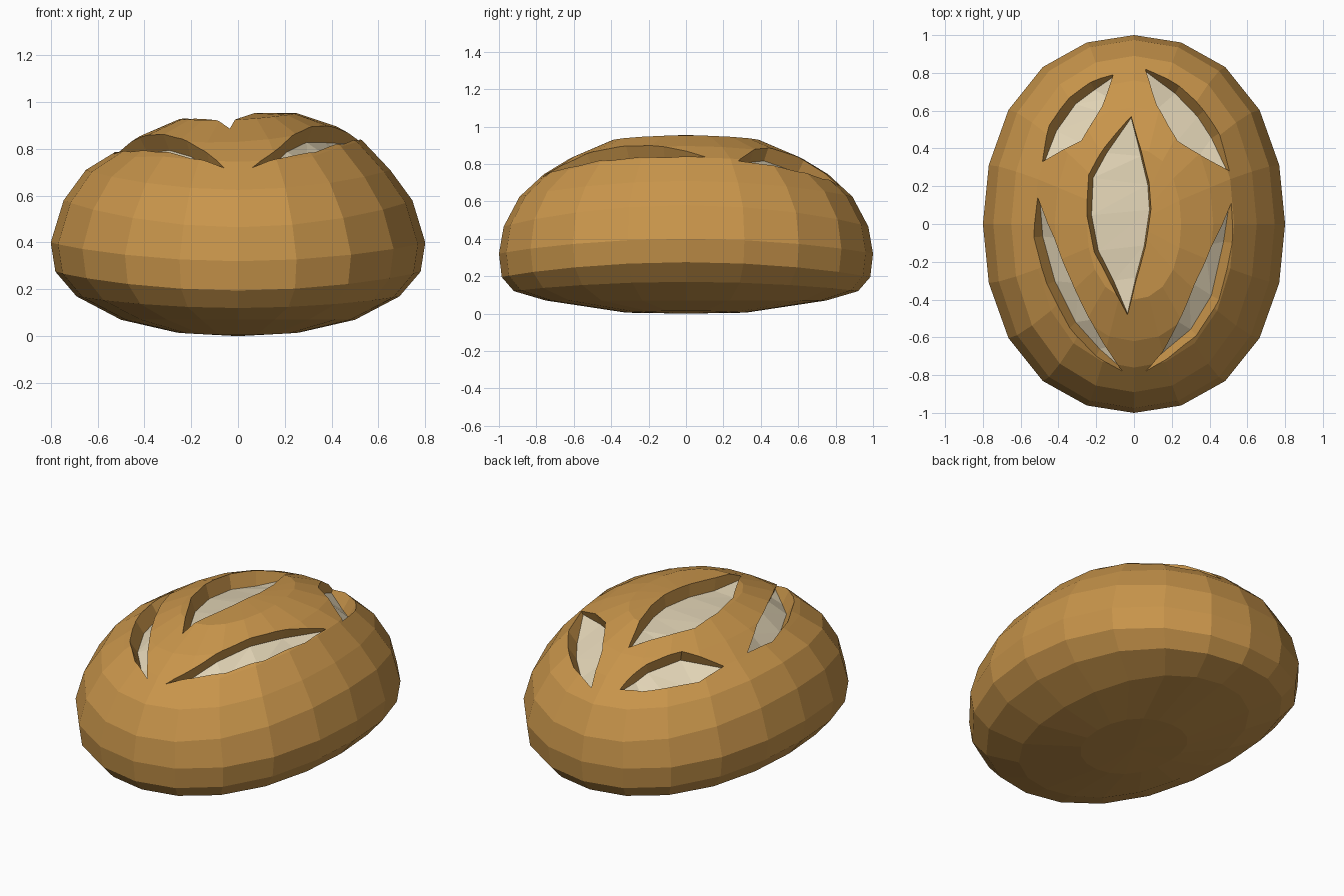
import bpy, bmesh
from math import sin, cos, pi
from mathutils import Vector
from mathutils.bvhtree import BVHTree

if "Cube" in bpy.data.objects:
    bpy.data.objects.remove(bpy.data.objects["Cube"])


def material(name, color):
    m = bpy.data.materials.new(name)
    m.diffuse_color = color
    m.use_nodes = True
    m.node_tree.nodes["Principled BSDF"].inputs["Base Color"].default_value = m.diffuse_color
    return m


MATS = [material("crust_brown", (0.58, 0.30, 0.07, 1)),
        material("crumb_cream", (0.75, 0.65, 0.46, 1))]


def make_object(name, bm):
    me = bpy.data.meshes.new(name)
    bmesh.ops.recalc_face_normals(bm, faces=bm.faces)
    bm.to_mesh(me)
    for m in MATS:
        me.materials.append(m)
    ob = bpy.data.objects.new(name, me)
    bpy.context.collection.objects.link(ob)
    return ob


# Loaf rings: half width, half length, height at the sides, height at the ends
SIDES = 20
RINGS = [(.26, .32, .015, .005), (.50, .75, .07, .07), (.69, .92, .17, .12),
         (.78, .985, .275, .195), (.80, 1.0, .40, .32), (.745, .975, .58, .465),
         (.65, .89, .71, .625), (.53, .76, .81, .745), (.42, .62, .875, .83),
         (.25, .40, .94, .925)]

bm = bmesh.new()
loops = []
for rx, ry, z_side, z_end in RINGS:
    loop = []
    for i in range(SIDES):
        a = 2 * pi * i / SIDES
        s, c = sin(a), cos(a)
        k = 1 + .03 * (2 * s * c) ** 2          # slightly squarer than an ellipse
        x, y = rx * s * k, ry * c * k
        z = z_side + (z_end - z_side) * c * c
        if z > .78:
            z += .05 * x                        # crown is a little higher on the right
        loop.append(bm.verts.new((x, y, z)))
    loops.append(loop)
for lo, hi in zip(loops, loops[1:]):
    for i in range(SIDES):
        j = (i + 1) % SIDES
        bm.faces.new((lo[i], lo[j], hi[j], hi[i]))
for loop, z in ((loops[0], 0), (loops[-1], .955)):
    tip = bm.verts.new((0, 0, z))
    for i in range(SIDES):
        bm.faces.new((loop[i], loop[(i + 1) % SIDES], tip))
bmesh.ops.recalc_face_normals(bm, faces=bm.faces)
surface = BVHTree.FromBMesh(bm)
loaf = make_object("bread_loaf", bm)
bm.free()

# Slashes seen from the top: first tip, outer edge, inner edge, last tip
SLASHES = {
    "back_left_slash": ((-.11, .79), [(-.23, .75), (-.34, .67), (-.45, .52)],
                        [(-.14, .70), (-.17, .62), (-.28, .44)], (-.485, .33)),
    "back_right_slash": ((.06, .82), [(.24, .73), (.37, .60), (.45, .48)],
                         [(.12, .63), (.23, .44), (.36, .36)], (.505, .28)),
    "front_left_slash": ((-.51, .14), [(-.53, -.07), (-.46, -.32), (-.34, -.55), (-.20, -.70)],
                         [(-.42, -.08), (-.32, -.33), (-.22, -.53), (-.13, -.68)], (-.06, -.78)),
    "front_right_slash": ((.515, .11), [(.52, -.10), (.45, -.40), (.33, -.59), (.18, -.71)],
                          [(.41, -.12), (.32, -.32), (.23, -.53), (.15, -.68)], (.06, -.78)),
    "middle_slash": ((-.015, .57), [(-.16, .40), (-.24, .26), (-.25, .05), (-.21, -.15), (-.12, -.32)],
                     [(.04, .38), (.08, .22), (.09, .08), (.06, -.12), (.01, -.30)], (-.035, -.48)),
}


def cutter(name, first, outer, inner, last):
    """Lens-shaped plug that follows the surface; its floor gets the crumb material."""
    bm = bmesh.new()

    def column(p, depth):
        hit = surface.ray_cast(Vector((p[0], p[1], 2)), Vector((0, 0, -1)))[0]
        n = Vector((p[0] * 1.25, p[1] * .75, 1)).normalized()
        return bm.verts.new(hit - n * depth), bm.verts.new(hit + n * .15)

    a, b = column(first, .02), column(last, .02)
    left = [column(p, .085) for p in outer]
    right = [column(p, .075) for p in inner]
    rim = [a] + left + [b] + right[::-1]
    for p, q in zip(rim, rim[1:] + rim[:1]):
        bm.faces.new((p[0], q[0], q[1], p[1]))
    for level in (0, 1):
        faces = [bm.faces.new((a[level], left[0][level], right[0][level])),
                 bm.faces.new((b[level], left[-1][level], right[-1][level]))]
        for i in range(len(left) - 1):
            l0, l1, r0, r1 = (c[level] for c in (left[i], left[i + 1], right[i], right[i + 1]))
            faces += [bm.faces.new((l0, l1, r0)), bm.faces.new((l1, r1, r0))]
        for f in faces:
            f.material_index = 1 - level
    ob = make_object(name, bm)
    bm.free()
    ob.hide_render = True
    return ob


# Cut the slashes into the loaf
bpy.context.view_layer.objects.active = loaf
for name, shape in SLASHES.items():
    tool = cutter(name, *shape)
    mod = loaf.modifiers.new(name, 'BOOLEAN')
    mod.operation = 'DIFFERENCE'
    mod.solver = 'EXACT'
    mod.object = tool
    bpy.ops.object.modifier_apply(modifier=mod.name)
    bpy.data.objects.remove(tool)
